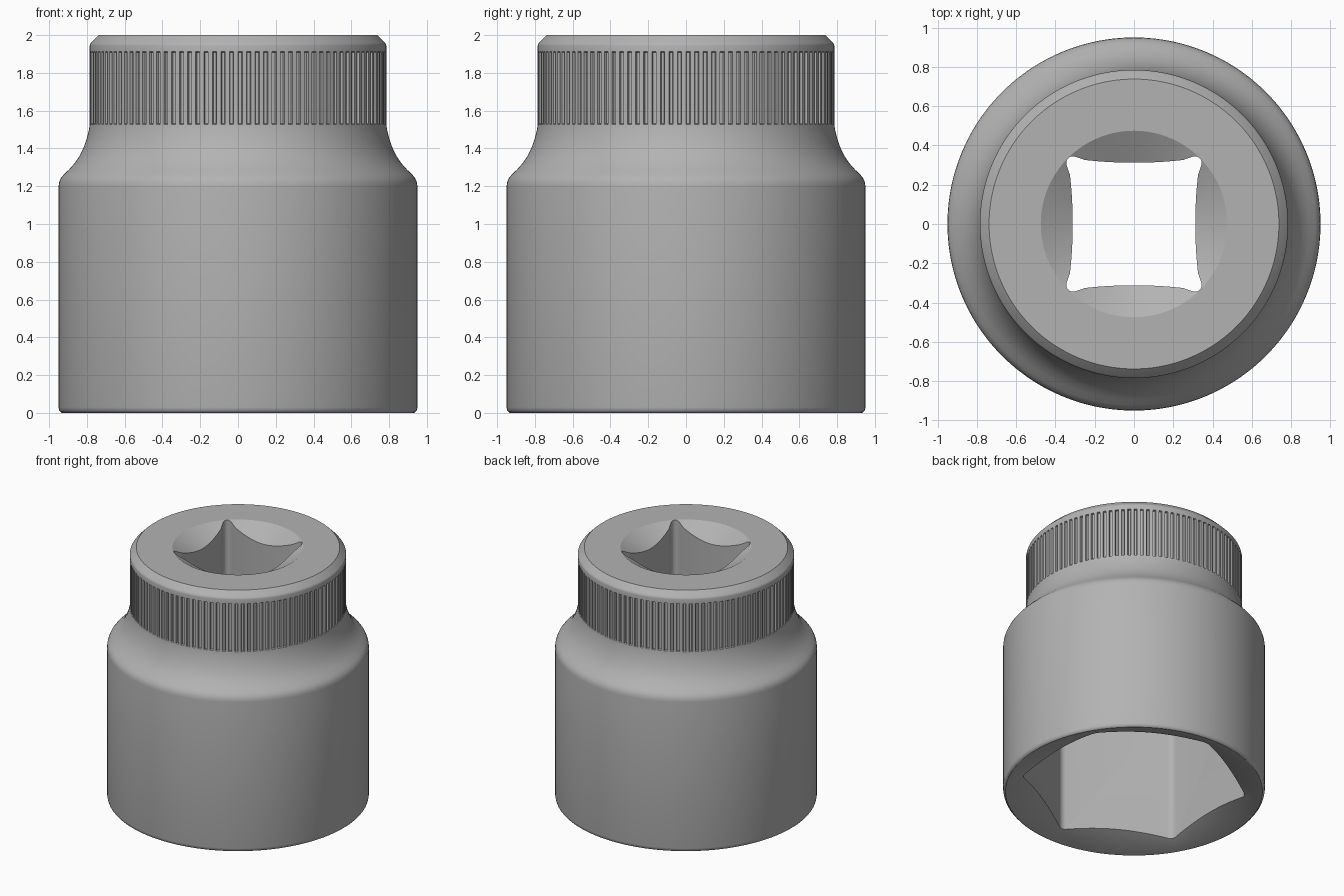
import bpy, bmesh
from math import sin, cos, pi, radians

if "Cube" in bpy.data.objects:
    bpy.data.objects.remove(bpy.data.objects["Cube"])

RIBS = 108


def loft(name, rings):
    """Closed solid from a stack of rings with equal point counts, bottom to top."""
    bm = bmesh.new()
    rows = [[bm.verts.new(p) for p in ring] for ring in rings]
    n = len(rows[0])
    for a, b in zip(rows, rows[1:]):
        for i in range(n):
            j = (i + 1) % n
            bm.faces.new((a[i], a[j], b[j], b[i]))
    bm.faces.new(rows[0][::-1])
    bm.faces.new(rows[-1])
    bmesh.ops.recalc_face_normals(bm, faces=bm.faces)
    mesh = bpy.data.meshes.new(name)
    bm.to_mesh(mesh)
    bm.free()
    mesh.materials.append(steel)
    ob = bpy.data.objects.new(name, mesh)
    bpy.context.collection.objects.link(ob)
    return ob


def prism(name, outline, z0, z1):
    return loft(name, [[(x, y, z) for x, y in outline] for z in (z0, z1)])


def cone(name, r0, z0, r1, z1, n=144):
    return loft(name, [[(r * cos(2 * pi * i / n), r * sin(2 * pi * i / n), z)
                        for i in range(n)] for r, z in ((r0, z0), (r1, z1))])


# Mid-grey steel
steel = bpy.data.materials.new("steel")
steel.diffuse_color = (.45, .45, .45, 1)
steel.use_nodes = True
steel.node_tree.nodes["Principled BSDF"].inputs["Base Color"].default_value = steel.diffuse_color

# Turned body: (radius, height, groove depth) profile with a grip band near the top
profile = [
    (.932, 0, 0), (.94, .005, 0), (.947, .014, 0), (.95, .03, 0), (.95, 1.2, 0),
    (.947, 1.222, 0), (.938, 1.243, 0), (.922, 1.262, 0), (.893, 1.29, 0),
    (.862, 1.325, 0), (.836, 1.365, 0), (.815, 1.41, 0), (.8, 1.455, 0),
    (.789, 1.5, 0), (.785, 1.528, 0), (.785, 1.532, .014), (.785, 1.908, .014),
    (.785, 1.912, 0), (.785, 1.945, 0), (.783, 1.953, 0), (.777, 1.961, 0),
    (.738, 2, 0)]
rings = []
for r, z, depth in profile:
    ring = []
    for k in range(RIBS):
        for step, cut in ((0, 0), (.08, 1), (.42, 1), (.5, 0)):
            a = 2 * pi * (k + step) / RIBS
            rr = r - depth * cut
            ring.append((rr * cos(a), rr * sin(a), z))
    rings.append(ring)
body = loft("socket_body", rings)

# Hexagonal nut opening with rounded corners
hexagon, fillet = [], .06
centre = (.712 - fillet) / cos(pi / 6)
for k in range(6):
    a = radians(30 + 60 * k)
    for s in range(7):
        b = a + radians(-30 + 10 * s)
        hexagon.append((centre * cos(a) + fillet * cos(b),
                        centre * sin(a) + fillet * sin(b)))

# Square drive opening with slightly bowed sides blending into round corner reliefs
quarter = [(.312 + .014 * (t / 5) ** 2, .05 * t) for t in range(-5, 6)]
quarter += [(.31 + .035 * cos(radians(d)), .31 + .035 * sin(radians(d)))
            for d in range(-25, 116, 14)]
square = []
for k in range(4):
    c, s = ((1, 0), (0, 1), (-1, 0), (0, -1))[k]
    square += [(x * c - y * s, x * s + y * c) for x, y in quarter]

cutters = [
    prism("nut_opening", hexagon, -.2, 1.12),
    prism("drive_opening", square, 1.0, 2.2),
    cone("nut_lead_in", .928 + .1 / .4, -.1, .928 - .15 / .4, .15),
    cone("drive_lead_in", .2, 2 - .275 * .577, .475 + .1 / .577, 2.1)]

# Cut all openings and discard the cutters
bpy.context.view_layer.objects.active = body
body.select_set(True)
for cutter in cutters:
    cutter.hide_render = True
    mod = body.modifiers.new(cutter.name, 'BOOLEAN')
    mod.operation = 'DIFFERENCE'
    mod.solver = 'EXACT'
    mod.object = cutter
    bpy.ops.object.modifier_apply(modifier=mod.name)
    bpy.data.objects.remove(cutter)

bpy.ops.object.shade_smooth_by_angle(angle=radians(28))
